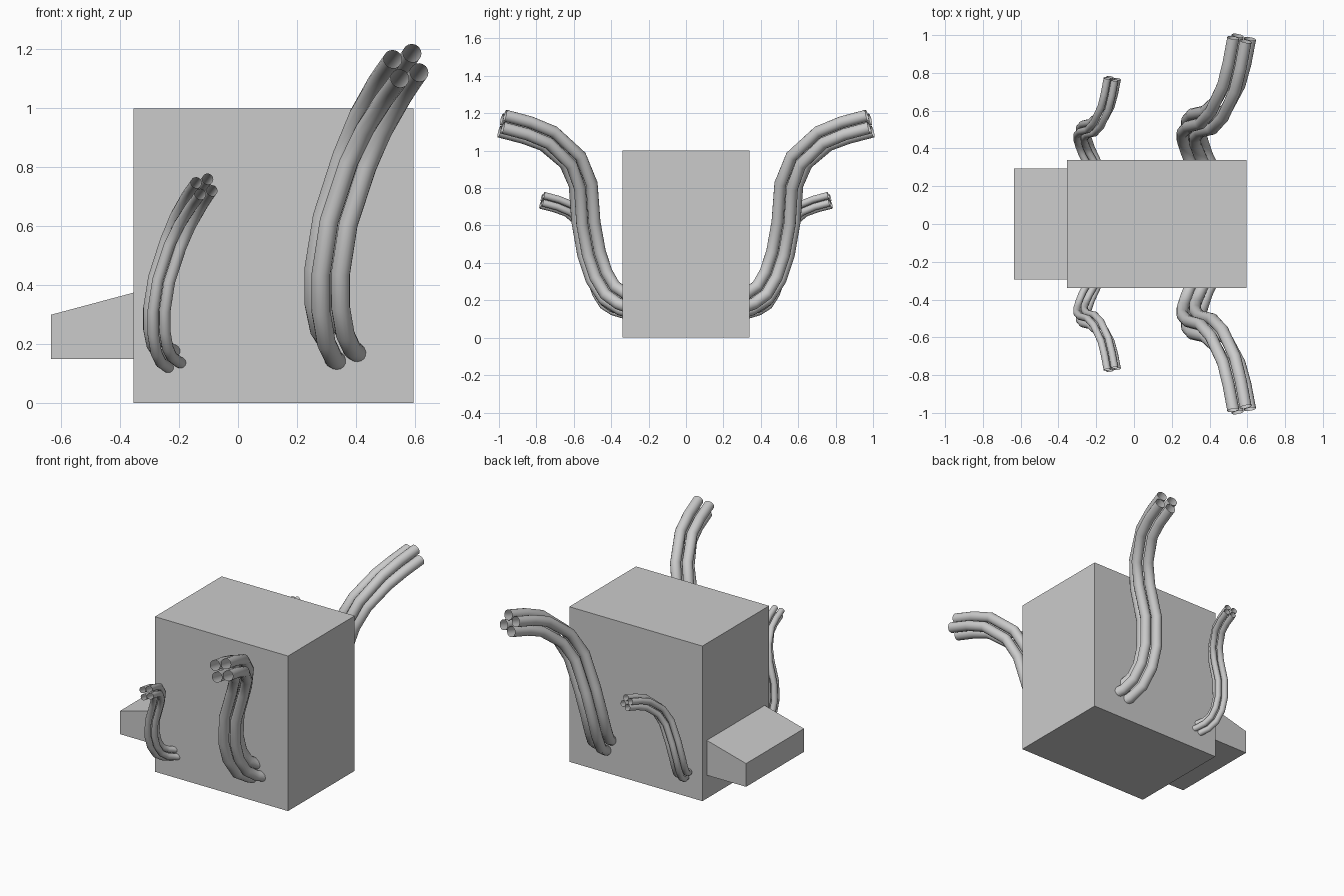
import bpy, bmesh, math
from mathutils import Vector

if "Cube" in bpy.data.objects:
    bpy.data.objects.remove(bpy.data.objects["Cube"])

def make_object(name, bm):
    bmesh.ops.recalc_face_normals(bm, faces=bm.faces)
    me = bpy.data.meshes.new(name)
    bm.to_mesh(me)
    bm.free()
    ob = bpy.data.objects.new(name, me)
    bpy.context.collection.objects.link(ob)
    return ob

def prism(name, profile, half_width):
    """Extrude an (x, z) side profile across y."""
    bm = bmesh.new()
    a = [bm.verts.new((x, -half_width, z)) for x, z in profile]
    b = [bm.verts.new((x, half_width, z)) for x, z in profile]
    bm.faces.new(a)
    bm.faces.new(b[::-1])
    n = len(a)
    for i in range(n):
        j = (i + 1) % n
        bm.faces.new((a[i], a[j], b[j], b[i]))
    return make_object(name, bm)

# Body block and wedge-shaped front box
prism("body", [(-0.355, 0), (0.595, 0), (0.595, 1), (-0.355, 1)], 0.34)
prism("snout", [(-0.635, 0.15), (-0.355, 0.15), (-0.355, 0.375), (-0.635, 0.30)], 0.295)

# Centre line of one exhaust bundle
PATH = [Vector(p) for p in (
    (0.41, 0.20, 0.16), (0.385, 0.26, 0.17), (0.345, 0.34, 0.195), (0.32, 0.41, 0.24),
    (0.303, 0.465, 0.33), (0.303, 0.505, 0.45), (0.33, 0.535, 0.62), (0.395, 0.55, 0.82),
    (0.45, 0.605, 0.95), (0.515, 0.735, 1.065), (0.545, 0.85, 1.11), (0.57, 0.983, 1.145))]
SIDES, RADIUS, SPREAD, TURN = 16, 0.032, 0.050, math.radians(20)

def bundle(name, scale, shift, side):
    """Four open pipes running side by side along the scaled path."""
    bm = bmesh.new()
    last = len(PATH) - 1
    for k in range(4):
        ang = TURN + math.pi / 4 + k * math.pi / 2
        prev = None
        for i, p in enumerate(PATH):
            t = ((PATH[min(i + 1, last)] - p).normalized()
                 + (p - PATH[max(i - 1, 0)]).normalized()).normalized()
            u = (Vector((1, 0, 0)) - t * t.x).normalized()
            v = u.cross(t)
            c = p + (u * math.cos(ang) + v * math.sin(ang)) * SPREAD
            ring = []
            for s in range(SIDES):
                a = 2 * math.pi * s / SIDES
                q = (c + (u * math.cos(a) + v * math.sin(a)) * RADIUS) * scale + shift
                ring.append(bm.verts.new((q.x, q.y * side, q.z)))
            if prev:
                for s in range(SIDES):
                    e = (s + 1) % SIDES
                    bm.faces.new((prev[s], prev[e], ring[e], ring[s]))
            prev = ring
    ob = make_object(name, bm)
    for f in ob.data.polygons:
        f.use_smooth = True
    return ob

# Large rear bundles and small front bundles, mirrored across y
for side, tag in ((-1, "right"), (1, "left")):
    bundle("large_pipes_" + tag, 1.0, Vector((0, 0, 0)), side)
    bundle("small_pipes_" + tag, 0.6, Vector((-0.457, 0.18, 0.048)), side)
